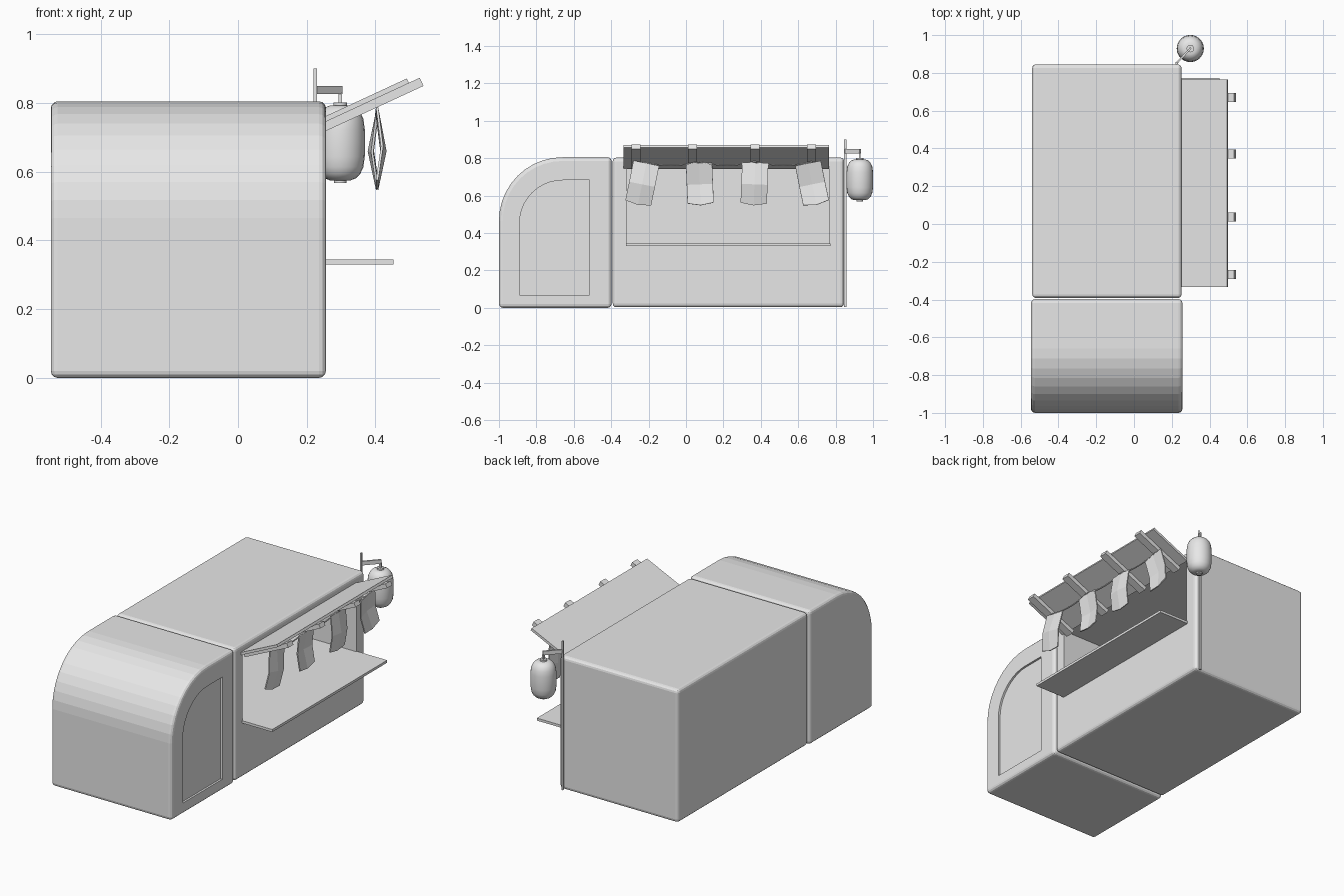
import bpy, bmesh, math
from mathutils import Vector

old = bpy.data.objects.get("Cube")
if old:
    bpy.data.objects.remove(old, do_unlink=True)

grey = bpy.data.materials.new("plain_grey")
grey.use_nodes = True
grey.diffuse_color = (0.8, 0.8, 0.8, 1)
grey.node_tree.nodes["Principled BSDF"].inputs["Base Color"].default_value = (0.8, 0.8, 0.8, 1)


def finish(name, bm):
    bmesh.ops.recalc_face_normals(bm, faces=bm.faces)
    me = bpy.data.meshes.new(name)
    bm.to_mesh(me)
    bm.free()
    me.materials.append(grey)
    ob = bpy.data.objects.new(name, me)
    bpy.context.collection.objects.link(ob)
    return ob


def prism(name, outline, to_a, to_b):
    """Solid between two copies of an outline."""
    bm = bmesh.new()
    a = [bm.verts.new(to_a(p)) for p in outline]
    b = [bm.verts.new(to_b(p)) for p in outline]
    bm.faces.new(a)
    bm.faces.new(b)
    for i in range(len(a)):
        j = (i + 1) % len(a)
        bm.faces.new((a[i], a[j], b[j], b[i]))
    return finish(name, bm)


def side_prism(name, outline, x0, x1):
    return prism(name, outline, lambda p: (x0, *p), lambda p: (x1, *p))


def front_prism(name, outline, y0, y1):
    return prism(name, outline, lambda p: (p[0], y0, p[1]), lambda p: (p[0], y1, p[1]))


def box(name, x0, x1, y0, y1, z0, z1):
    return side_prism(name, [(y0, z0), (y1, z0), (y1, z1), (y0, z1)], x0, x1)


def apply(ob, mod):
    with bpy.context.temp_override(object=ob, active_object=ob, selected_objects=[ob]):
        bpy.ops.object.modifier_apply(modifier=mod.name)


def bevel(ob, width, segments=3):
    m = ob.modifiers.new("bevel", "BEVEL")
    m.width, m.segments = width, segments
    m.limit_method, m.angle_limit = "ANGLE", math.radians(40)
    apply(ob, m)


def cut(ob, cutter):
    m = ob.modifiers.new("cut", "BOOLEAN")
    m.operation, m.object, m.solver = "DIFFERENCE", cutter, "EXACT"
    apply(ob, m)
    bpy.data.objects.remove(cutter, do_unlink=True)


def cab_outline(y0, y1, z0, z1, r, steps=10):
    """Rectangle whose upper front corner is a large arc."""
    pts = [(y1, z1), (y1, z0), (y0, z0)]
    for i in range(steps + 1):
        a = math.pi / 2 * i / steps
        pts.append((y0 + r - r * math.cos(a), z1 - r + r * math.sin(a)))
    return pts


# Cab with a recessed door
cab = side_prism("cab", cab_outline(-1, -0.398, 0, 0.805, 0.34), -0.545, 0.256)
bevel(cab, 0.02)
door = side_prism("door_cutter", cab_outline(-0.89, -0.515, 0.068, 0.682, 0.23), 0.244, 0.3)
cut(cab, door)

# Body with a hollow serving hatch
body = box("body", -0.539, 0.252, -0.392, 0.845, 0.003, 0.803)
bevel(body, 0.02)
cut(body, box("hatch_cutter", -0.5, 0.35, -0.315, 0.765, 0.345, 0.762))

# Counter shelf
box("counter_shelf", 0.235, 0.452, -0.32, 0.772, 0.33, 0.345)

# Sloping awning on four bars
slope = math.tan(math.radians(24.9))
along = Vector((1, slope)).normalized()
up = Vector((-along.y, along.x))


def sloped(name, start, tip, thick, y0, y1):
    s, t = Vector(start), Vector(tip)
    front_prism(name, [s, t, t + up * thick, s + up * thick], y0, y1)


sloped("awning_panel", (0.25, 0.743), (0.498, 0.858), 0.015, -0.333, 0.765)
bar_ys = (-0.268, 0.036, 0.37, 0.67)
for y in bar_ys:
    sloped("awning_bar", (0.25, 0.716), (0.54, 0.85), 0.026, y - 0.024, y + 0.024)


# Hanging cloths, folded across the middle and tilted
def cloth(y, tilt, side):
    bm = bmesh.new()
    rows = []
    for z, x in ((0.775, 0), (0.66, 0.024 * side), (0.56, 0)):
        row = []
        for k in (-1, 0, 1):
            dy = 0.07 * k
            dz = z - 0.66 - (0.012 if k == 0 and z < 0.6 else 0)
            row.append(bm.verts.new((
                0.405 + x * (1 if k == 0 else 0.6),
                y + dy * math.cos(tilt) - dz * math.sin(tilt),
                0.66 + dy * math.sin(tilt) + dz * math.cos(tilt))))
        rows.append(row)
    for r, s in zip(rows, rows[1:]):
        for k in range(2):
            bm.faces.new((r[k], r[k + 1], s[k + 1], s[k]))
    ob = finish("hanging_cloth", bm)
    m = ob.modifiers.new("thickness", "SOLIDIFY")
    m.thickness, m.offset = 0.007, 0
    apply(ob, m)


cloth_ys = (-0.235, 0.074, 0.366, 0.675)
for y, tilt, side in zip(cloth_ys, (-0.2, 0.04, -0.04, 0.2), (1, -1, 1, -1)):
    cloth(y, tilt, side)


# Cord sagging between the cloths
def cord(y0, y1):
    curve = bpy.data.curves.new("cloth_cord", "CURVE")
    curve.dimensions = "3D"
    curve.bevel_depth, curve.bevel_resolution = 0.004, 1
    sp = curve.splines.new("POLY")
    n = 8
    sp.points.add(n)
    for i, p in enumerate(sp.points):
        t = i / n
        p.co = (0.405, y0 + (y1 - y0) * t, 0.782 - 0.08 * t * (1 - t), 1)
    curve.materials.append(grey)
    bpy.context.collection.objects.link(bpy.data.objects.new("cloth_cord", curve))


for a, b in zip(cloth_ys, cloth_ys[1:]):
    cord(a, b)

# Lantern post and diagonal arm at the rear corner
LX, LY = 0.298, 0.929
box("lantern_post", 0.22, 0.23, 0.845, 0.857, 0.005, 0.9)
d = Vector((LX - 0.225, LY - 0.851)).normalized()
n = Vector((-d.y, d.x)) * 0.005
a, b = Vector((0.225, 0.851)), Vector((LX, LY)) + d * 0.004
prism("lantern_arm", [a - n, b - n, b + n, a + n],
      lambda p: (p.x, p.y, 0.826), lambda p: (p.x, p.y, 0.85))
box("lantern_hanger", LX - 0.005, LX + 0.005, LY - 0.005, LY + 0.005, 0.79, 0.83)


# Lantern turned from a profile
def lathe(name, profile, sides):
    bm = bmesh.new()
    rings = []
    for r, z in profile:
        rings.append([bm.verts.new((LX + r * math.cos(2 * math.pi * i / sides),
                                    LY + r * math.sin(2 * math.pi * i / sides), z))
                      for i in range(sides)])
    for lo, hi in zip(rings, rings[1:]):
        for i in range(sides):
            j = (i + 1) % sides
            bm.faces.new((lo[i], lo[j], hi[j], hi[i]))
    bm.faces.new(rings[0])
    bm.faces.new(rings[-1])
    ob = finish(name, bm)
    bpy.ops.object.select_all(action="DESELECT")
    ob.select_set(True)
    bpy.context.view_layer.objects.active = ob
    bpy.ops.object.shade_smooth_by_angle(angle=math.radians(40))


half = [(0.03, 0.109), (0.045, 0.103), (0.058, 0.09), (0.067, 0.07), (0.071, 0.04), (0.072, 0)]
lower = [(r, 0.684 - h) for r, h in half]
upper = [(r, 0.684 + h) for r, h in reversed(half[:-1])]
lathe("lantern", lower + upper, 24)
lathe("lantern_top_cap", [(0.02, 0.785), (0.02, 0.802)], 16)
lathe("lantern_bottom_cap", [(0.018, 0.567), (0.018, 0.585)], 16)
